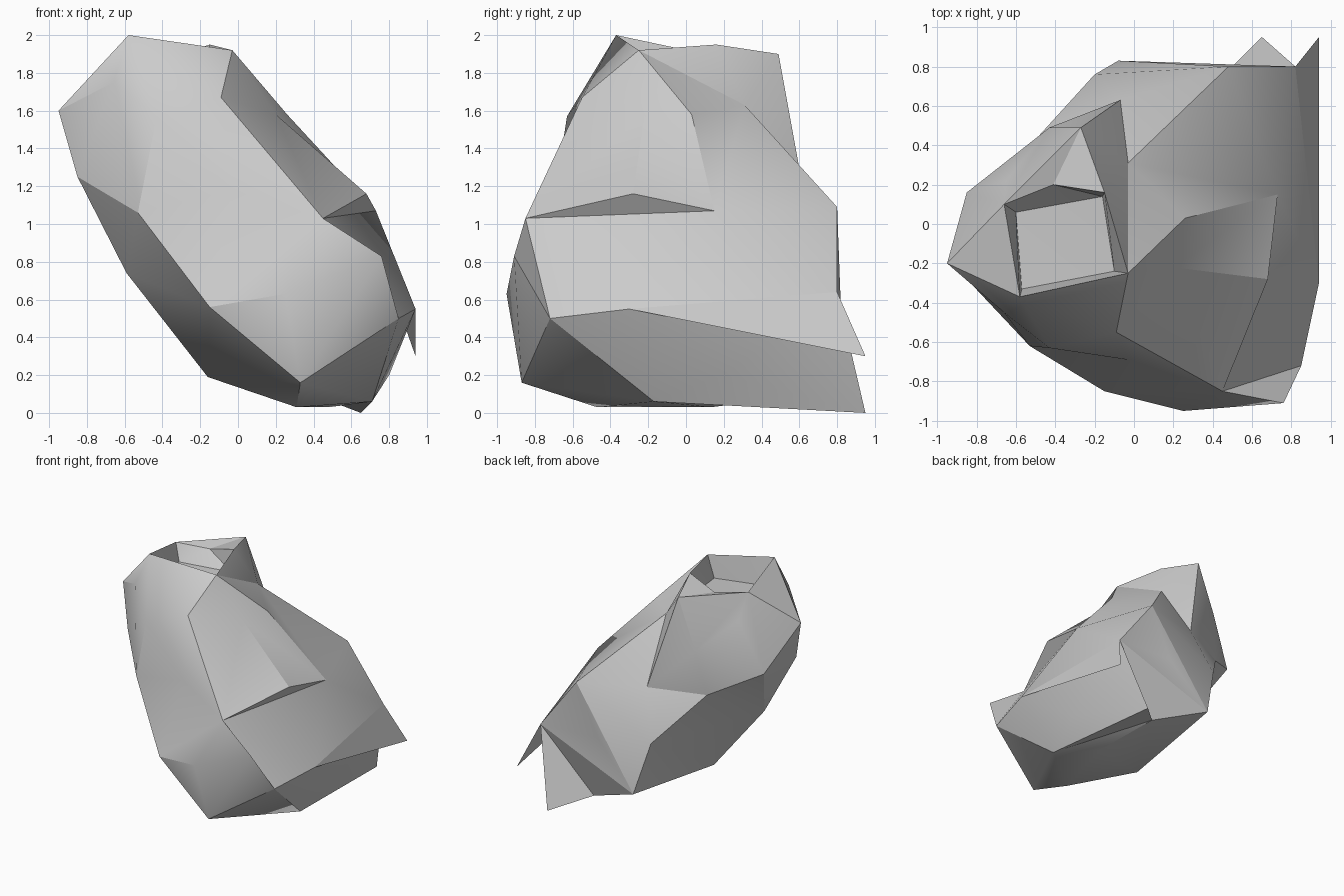
import bpy
import bmesh
from math import radians

default_cube = bpy.data.objects.get("Cube")
if default_cube:
    bpy.data.objects.remove(default_cube, do_unlink=True)


def flat_material(name, value):
    material = bpy.data.materials.new(name)
    material.use_nodes = True
    colour = (value, value, value, 1)
    material.diffuse_color = colour
    material.node_tree.nodes["Principled BSDF"].inputs["Base Color"].default_value = colour
    return material


stone_grey = flat_material("stone grey", .6)


def finish(bm, name):
    """Turn the working mesh into a named object with soft facets."""
    mesh = bpy.data.meshes.new(name)
    bm.to_mesh(mesh)
    bm.free()
    mesh.materials.append(stone_grey)
    obj = bpy.data.objects.new(name, mesh)
    bpy.context.collection.objects.link(obj)
    bpy.ops.object.select_all(action='DESELECT')
    obj.select_set(True)
    bpy.context.view_layer.objects.active = obj
    bpy.ops.object.shade_smooth_by_angle(angle=radians(26))


def build_fans(name, corners, fans):
    """Each fan is a peak followed by the chain of corners around it."""
    bm = bmesh.new()
    verts = {}
    for letter in sorted(set("".join(fans))):
        verts[letter] = bm.verts.new(corners[letter])
    for peak, *chain in fans:
        for start, end in zip(chain, chain[1:]):
            bm.faces.new((verts[peak], verts[start], verts[end]))
    bmesh.ops.recalc_face_normals(bm, faces=list(bm.faces))
    finish(bm, name)


corners = {}


def place(letters, points):
    corners.update(zip(letters, points))


# Rim at the top
place("ABCD", [(-.58, -.37, 2), (-.03, -.25, 1.92), (-.15, .16, 1.95), (-.66, .1, 1.9)])

# Floor of the hollow inside the rim
place("wxyz", [(-.6, .06, 1.76), (-.57, -.33, 1.76), (-.1, -.24, 1.74), (-.16, .14, 1.76)])

# Long front slope
place("EFGHIJKL", [(-.66, -.45, 1.75), (-.95, -.2, 1.6), (-.85, -.28, 1.25),
                   (-.43, -.63, 1.57), (-.53, -.62, 1.06), (-.09, -.55, 1.67),
                   (-.03, -.69, 1.18), (-.15, -.85, .56)])

# Blunt lower end of the front
place("MNOPQ", [(.25, -.95, .63), (.33, -.87, .16), (.85, -.72, .5),
                (.45, -.85, 1.03), (.76, -.91, .83)])

# Outer side with its overhanging ledge, and the tip of the flake
place("RSTUVWXYq", [(.68, -.28, 1.16), (.73, .15, 1.07), (.26, .03, 1.58),
                    (.2, -.22, 1.58), (.48, .8, 1.09), (.94, -.3, .55),
                    (.82, .8, .64), (.8, .2, .2), (.94, .95, .3)])

# Crest and upper back
place("Zabcde", [(-.27, .49, 1.9), (-.03, .31, 1.63), (-.07, .63, 1.13),
                 (-.41, .2, 1.87), (-.43, .49, 1.48), (-.65, .22, 1.7)])

# Lower back
place("fghij", [(-.85, .16, 1.27), (-.5, .43, 1.1), (-.2, .76, .73),
                (-.08, .83, .29), (.28, .79, .66)])

# Underside, ending in a pointed spur at the back
place("klmnvop", [(-.59, -.22, .74), (-.16, -.15, .19), (.31, -.47, .03),
                  (.71, -.17, .06), (.48, .13, .03), (.39, .69, .1), (.65, .95, 0)])

# Boulder shell with a shallow hollow at the top
front_fans = ["ADFEHJB", "EFGIH", "KILPJHI", "QPMNOP", "LPMNlkI"]
side_fans = ["UBJPRSTB", "PRSWO", "SWXVaT", "YXpnWX"]
back_fans = ["aTBCZbV", "DFfedZc", "cZC", "GFfkI", "fedgk", "bZdghV", "hgkliV", "VijX", "Xjiop"]
under_fans = ["nWONmvop", "lNmvoi"]
hollow_fans = ["wDAx", "xABy", "yBCz", "zCcw", "wcD", "wxyz"]
build_fans("boulder_shell", corners,
           front_fans + side_fans + back_fans + under_fans + hollow_fans)

# Thin flake that sticks out at the back of the outer side
build_fans("side_flake", corners, ["qWX"])
